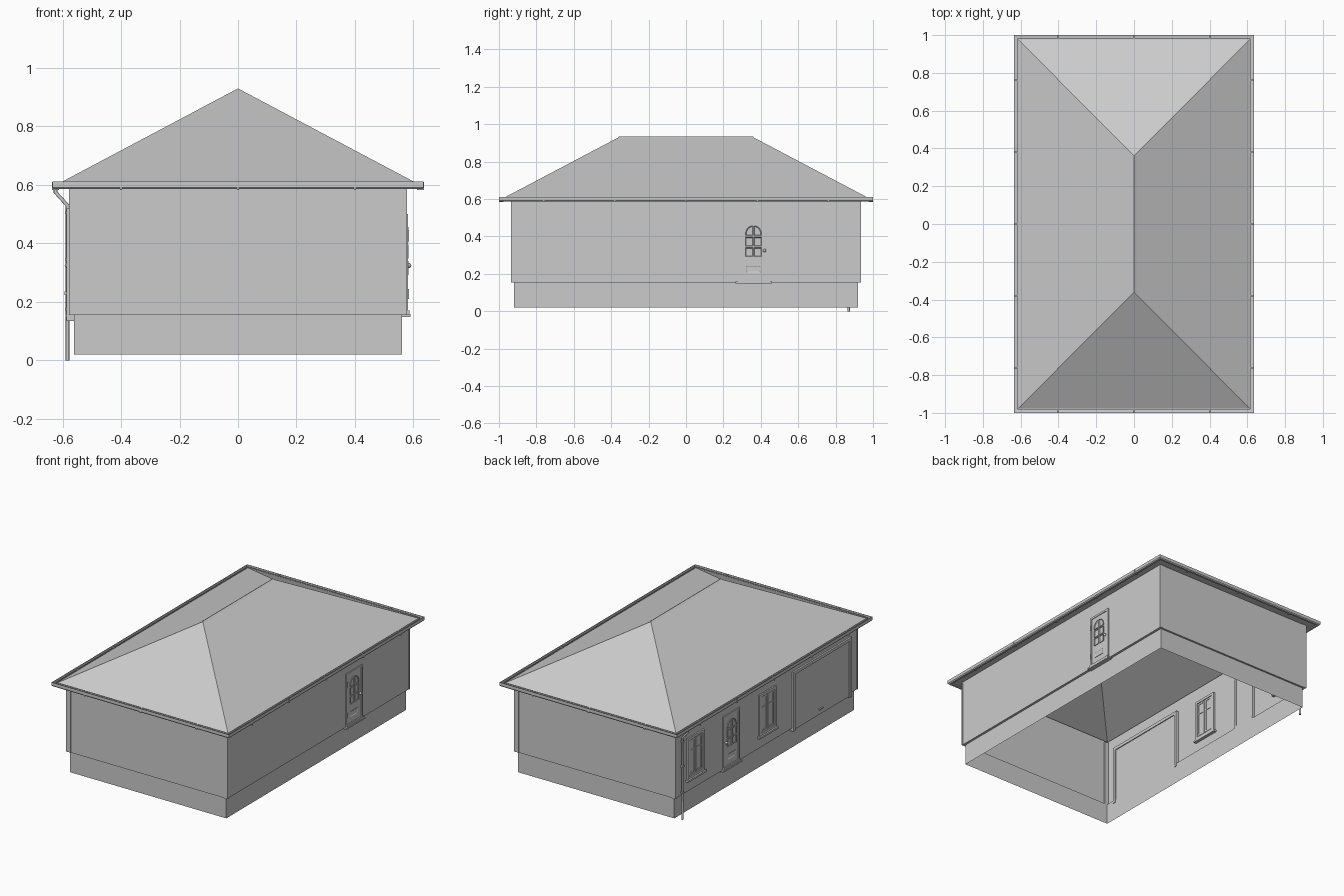
import bpy, bmesh, math
from mathutils import Vector

if "Cube" in bpy.data.objects:
    bpy.data.objects.remove(bpy.data.objects["Cube"])


def finish(name, bm):
    bmesh.ops.recalc_face_normals(bm, faces=bm.faces)
    me = bpy.data.meshes.new(name)
    bm.to_mesh(me)
    bm.free()
    ob = bpy.data.objects.new(name, me)
    bpy.context.collection.objects.link(ob)
    return ob


def rings(name, loops, closed=False):
    """Skin through rectangles given as (half x, half y, z)."""
    bm = bmesh.new()
    vs = [[bm.verts.new((sx * x, sy * y, z)) for sx, sy in ((-1, -1), (1, -1), (1, 1), (-1, 1))]
          for x, y, z in loops]
    pairs = list(zip(vs, vs[1:])) + ([(vs[-1], vs[0])] if closed else [])
    for a, b in pairs:
        for i in range(4):
            j = (i + 1) % 4
            bm.faces.new((a[i], a[j], b[j], b[i]))
    return finish(name, bm)


def add_box(bm, x0, x1, y0, y1, z0, z1):
    vs = bmesh.ops.create_cube(bm, size=1)["verts"]
    for v in vs:
        v.co = Vector(((x0 + x1) / 2 + v.co.x * (x1 - x0),
                       (y0 + y1) / 2 + v.co.y * (y1 - y0),
                       (z0 + z1) / 2 + v.co.z * (z1 - z0)))


def boxes(name, items):
    bm = bmesh.new()
    for it in items:
        add_box(bm, *it)
    return finish(name, bm)


def side_boxes(name, s, items):
    """Boxes described on the right wall, flipped to the left wall when s is -1."""
    return boxes(name, [(min(s * a, s * b), max(s * a, s * b), *r) for a, b, *r in items])


def frame(x0, x1, y0, y1, z0, z1, t, bottom=True):
    f = [(x0, x1, y0, y0 + t, z0, z1), (x0, x1, y1 - t, y1, z0, z1),
         (x0, x1, y0 + t, y1 - t, z1 - t, z1)]
    return f + ([(x0, x1, y0 + t, y1 - t, z0, z0 + t)] if bottom else [])


def pane(bm, x0, x1, outline):
    """Raised moulding around a recessed pane."""
    f = bm.faces.new([bm.verts.new((x0, y, z)) for y, z in outline])
    ext = bmesh.ops.extrude_face_region(bm, geom=[f])["geom"]
    for v in (g for g in ext if isinstance(g, bmesh.types.BMVert)):
        v.co.x = x1
    top = [g for g in ext if isinstance(g, bmesh.types.BMFace)]
    bmesh.ops.inset_region(bm, faces=top, thickness=0.005)
    for v in top[0].verts:
        v.co.x = x0 + (x1 - x0) * 0.2


def pipe(name, pts, r):
    cu = bpy.data.curves.new(name, "CURVE")
    cu.dimensions = "3D"
    cu.bevel_depth, cu.bevel_resolution, cu.use_fill_caps = r, 2, True
    sp = cu.splines.new("POLY")
    sp.points.add(len(pts) - 1)
    for p, c in zip(sp.points, pts):
        p.co = (*c, 1)
    ob = bpy.data.objects.new(name, cu)
    bpy.context.collection.objects.link(ob)
    return ob


# Shell: foundation skirt, walls, soffit
rings("foundation", [(.56, .92, .02), (.56, .92, .155), (.575, .932, .155)])
rings("walls", [(.575, .932, .155), (.575, .932, .60)])
rings("soffit", [(.575, .932, .592), (.613, .977, .592), (.613, .977, .605)])
boxes("corner_boards", [(min(sx * .545, sx * .578), max(sx * .545, sx * .578),
                         min(sy * .925, sy * .935), max(sy * .925, sy * .935), .155, .592)
                        for sx in (-1, 1) for sy in (-1, 1)])

# Hipped roof
bm = bmesh.new()
a, b, c, d = [bm.verts.new((x * .613, y * .977, .605)) for x, y in ((-1, -1), (1, -1), (1, 1), (-1, 1))]
e, f = bm.verts.new((0, -.36, .93)), bm.verts.new((0, .36, .93))
for face in ((a, b, e), (b, c, f, e), (c, d, f), (d, a, e, f)):
    bm.faces.new(face)
finish("roof", bm)

# Ridge cap
bm = bmesh.new()
ends = [[bm.verts.new((x, y, z)) for x, z in ((-.014, .925), (0, .934), (.014, .925))] for y in (-.36, .36)]
for i in range(2):
    bm.faces.new((ends[0][i], ends[0][i + 1], ends[1][i + 1], ends[1][i]))
finish("ridge_cap", bm)

# Gutter trough and its joint collars
rings("gutter", [(.613, .978, .61), (.613, .978, .59), (.618, .983, .586), (.630, .995, .586),
                 (.635, 1.0, .592), (.635, 1.0, .612), (.632, .997, .612), (.632, .997, .593),
                 (.617, .982, .591), (.616, .981, .61)], closed=True)
collars = []
for s in (-1, 1):
    for y in (-.76, -.38, 0, .38, .76):
        collars.append((s * .624 - .012, s * .624 + .012, y - .004, y + .004, .583, .610))
    for x in (-.4, 0, .4):
        collars.append((x - .004, x + .004, s * .988 - .012, s * .988 + .012, .583, .610))
boxes("gutter_collars", collars)

# Downpipe with wall clips
pipe("downpipe", [(-.624, .87, .592), (-.624, .87, .575), (-.583, .87, .53), (-.583, .87, 0)], .0065)
boxes("downpipe_clips", [(-.592, -.57, .861, .879, z, z + .01) for z in (.17, .34, .50)])


def door(prefix, s):
    side_boxes(prefix + "_frame", s, frame(.562, .582, .278, .448, .155, .50, .013, False))
    side_boxes(prefix + "_leaf", s, [(.565, .578, .291, .435, .168, .487)])
    side_boxes(prefix + "_step", s, [(.56, .59, .265, .46, .148, .158), (.56, .586, .28, .446, .158, .17)])
    bm = bmesh.new()
    for m in (-1, 1):
        for z in (.292, .348):
            pane(bm, .578, .583, [(.361 + m * u, w) for u, w in
                                  ((.003, z), (.043, z), (.043, z + .048), (.003, z + .048))])
        arc = [(.003 + .04 * math.cos(t), .415 + .042 * math.sin(t))
               for t in [i * math.pi / 10 for i in range(6)]]
        pane(bm, .578, .583, [(.361 + m * u, w) for u, w in [(.003, .404), (.043, .404)] + arc])
    # letter slot panel
    pane(bm, .578, .581, [(.323, .208), (.398, .208), (.398, .242), (.323, .242)])
    for v in bm.verts:
        v.co.x *= s
    finish(prefix + "_panes", bm)
    bm = bmesh.new()
    bmesh.ops.create_uvsphere(bm, u_segments=10, v_segments=6, radius=.009)
    bmesh.ops.translate(bm, verts=bm.verts, vec=(s * .584, .42, .325))
    ob = finish(prefix + "_knob", bm)
    ob.data.shade_smooth()
    side_boxes(prefix + "_hinges", s, [(.578, .584, .287, .293, z, z + .035) for z in (.21, .41)])


door("right_door", 1)
door("left_door", -1)


def window(name, yc):
    y0, y1, z0, z1 = yc - .085, yc + .085, .235, .50
    parts = frame(.560, .584, y0, y1, z0, z1, .016)
    parts += [(.565, .577, y0 + .01, y1 - .01, z0 + .01, z1 - .01)]
    for a, b in ((y0 + .02, yc - .003), (yc + .003, y1 - .02)):
        parts += frame(.562, .581, a, b, z0 + .02, z1 - .02, .010)
        parts.append((.562, .580, a + .01, b - .01, .405, .413))
    parts.append((.555, .594, y0 - .01, y1 + .01, z0 - .012, z0))
    side_boxes(name, -1, parts)


window("rear_window", .73)
window("middle_window", -.005)

# Garage door: frame, panel, handle
side_boxes("garage_frame", -1, frame(.556, .586, -.86, -.265, .135, .52, .02, False))
side_boxes("garage_panel", -1, [(.562, .578, -.84, -.285, .14, .50)])
side_boxes("garage_handle", -1, [(.578, .586, -.57, -.53, .172, .178)])
